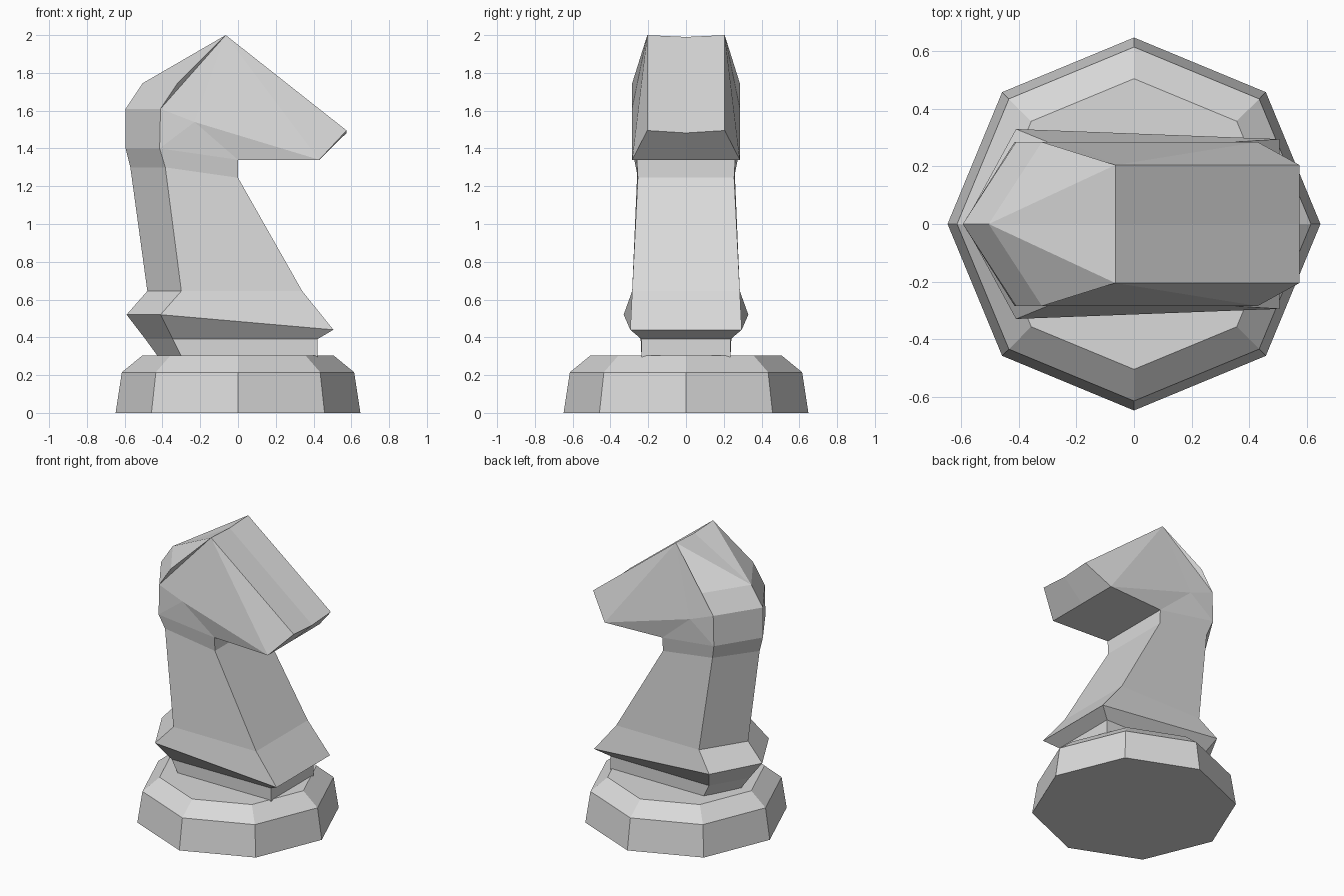
import bpy, bmesh, math

cube = bpy.data.objects.get("Cube")
if cube:
    bpy.data.objects.remove(cube, do_unlink=True)

grey = bpy.data.materials.new("light grey")
grey.use_nodes = True
colour = (0.7, 0.7, 0.7, 1)
grey.diffuse_color = colour
grey.node_tree.nodes["Principled BSDF"].inputs["Base Color"].default_value = colour


def finish(bm, name):
    bmesh.ops.recalc_face_normals(bm, faces=bm.faces)
    mesh = bpy.data.meshes.new(name)
    bm.to_mesh(mesh)
    bm.free()
    mesh.materials.append(grey)
    obj = bpy.data.objects.new(name, mesh)
    bpy.context.collection.objects.link(obj)
    return obj


# Octagonal foot
bm = bmesh.new()
rings = []
for z, r in ((0, 0.648), (0.215, 0.615), (0.305, 0.505)):
    rings.append([bm.verts.new((r * math.cos(k * math.pi / 4),
                                r * math.sin(k * math.pi / 4), z)) for k in range(8)])
for low, high in zip(rings, rings[1:]):
    for k in range(8):
        n = (k + 1) % 8
        bm.faces.new((low[k], low[n], high[n], high[k]))
bm.faces.new(rings[0][::-1])
bm.faces.new(rings[-1])
finish(bm, "foot")

# Horse half: mane ridge x, back corner x, half width, z, then front x, half width, z
ROWS = (
    (-0.41, -0.29, 0.235, 0.28, 0.42, 0.235, 0.28),    # collar bottom
    (-0.49, -0.345, 0.24, 0.39, 0.42, 0.235, 0.39),    # collar top
    (-0.59, -0.41, 0.33, 0.52, 0.505, 0.295, 0.44),    # flared skirt
    (-0.48, -0.30, 0.285, 0.645, 0.34, 0.285, 0.645),  # chest
    (-0.57, -0.385, 0.257, 1.30, 0.0, 0.255, 1.245),   # neck top
    (-0.595, -0.415, 0.285, 1.40, 0.0, 0.26, 1.34),    # throat
    (-0.595, -0.41, 0.285, 1.61, 0.43, 0.285, 1.34),   # chin
    (-0.505, -0.32, 0.285, 1.745, 0.575, 0.205, 1.495),  # muzzle
)
bm = bmesh.new()
strips = []
for ridge, corner, bw, bz, front, fw, fz in ROWS:
    mid_z = fz - 0.013 if front > 0.55 else fz
    strips.append([bm.verts.new(p) for p in (
        (ridge, 0, bz), (corner, bw, bz), (front, fw, fz), (front, 0, mid_z))])

# Mane, neck sides and front, rising row by row
for i, (a, b) in enumerate(zip(strips, strips[1:])):
    for k in range(3):
        if k == 1 and i >= 5:
            continue
        bm.faces.new((a[k + 1], a[k], b[k], b[k + 1]))

# Head top and cheek
crown = bm.verts.new((-0.065, 0.205, 2.0))
crown_mid = bm.verts.new((-0.065, 0, 1.99))
cheek = bm.verts.new((-0.23, 0.285, 1.54))
throat, chin, muzzle = strips[5], strips[6], strips[7]
for face in (
    (muzzle[0], crown_mid, crown), (muzzle[0], crown, muzzle[1]),
    (crown, crown_mid, muzzle[3], muzzle[2]),
    (crown, muzzle[2], chin[2]), (crown, chin[2], cheek),
    (cheek, chin[2], throat[2]), (cheek, throat[2], throat[1]),
    (cheek, throat[1], chin[1]), (cheek, chin[1], crown),
    (crown, chin[1], muzzle[1]),
):
    bm.faces.new(face)
bm.faces.new(strips[0])
horse = finish(bm, "horse_bust")
mirror = horse.modifiers.new("mirror", 'MIRROR')
mirror.use_axis = (False, True, False)
mirror.use_clip = True
